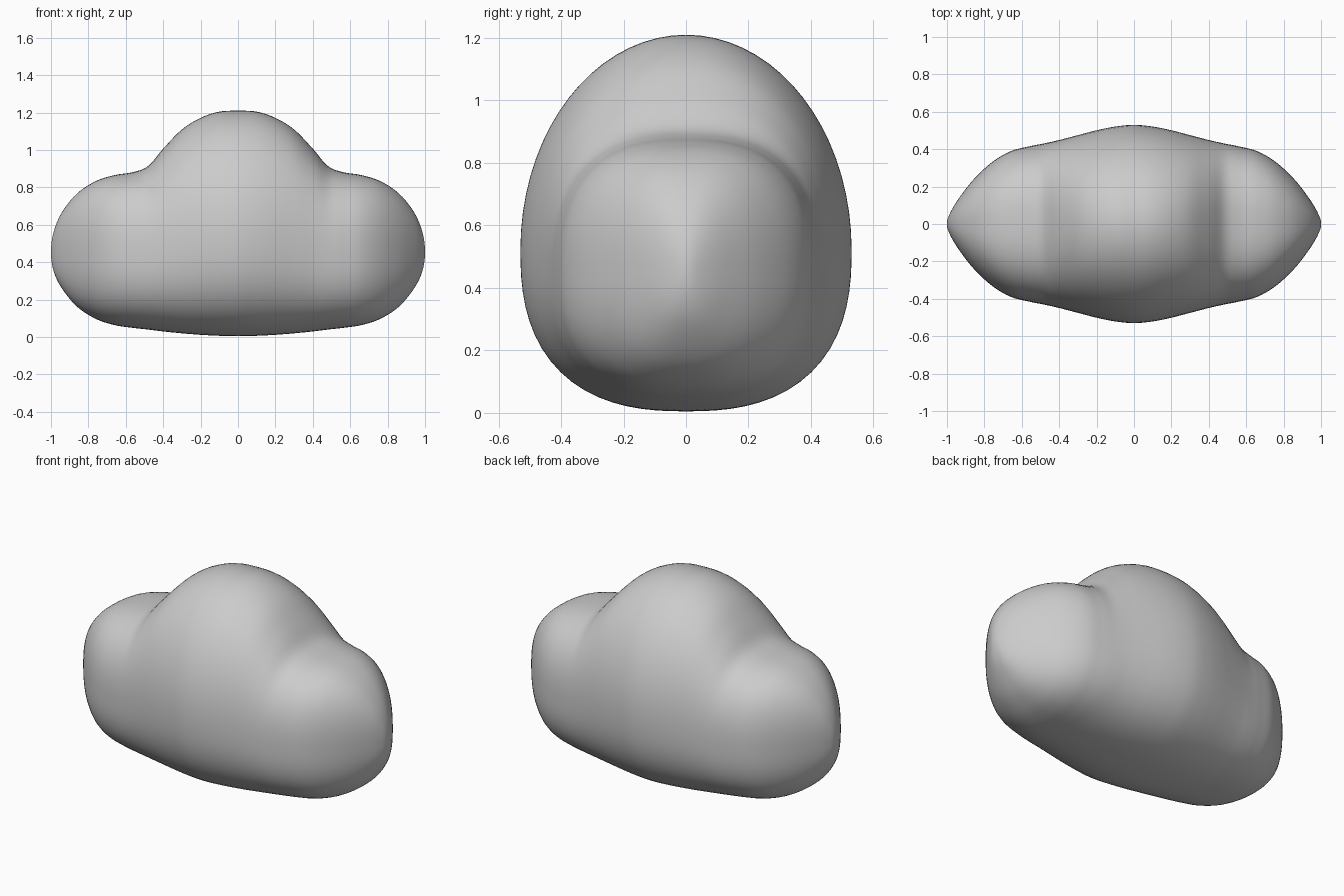
import bpy, bmesh, math

if "Cube" in bpy.data.objects:
    bpy.data.objects.remove(bpy.data.objects["Cube"])

# Cross-section stations from the middle to the right tip:
# x, bottom z, top z, half depth, roundness of upper half, height of widest point
STATIONS = [
    (0.00, 0.005, 1.210, 0.530, 2.0, 0.43),
    (0.10, 0.007, 1.205, 0.521, 2.0, 0.43),
    (0.20, 0.012, 1.172, 0.501, 2.05, 0.43),
    (0.30, 0.020, 1.110, 0.475, 2.15, 0.43),
    (0.40, 0.030, 1.007, 0.449, 2.3, 0.44),
    (0.48, 0.040, 0.915, 0.431, 2.5, 0.45),
    (0.56, 0.049, 0.882, 0.415, 2.6, 0.46),
    (0.66, 0.064, 0.866, 0.389, 2.6, 0.47),
    (0.76, 0.097, 0.834, 0.330, 2.6, 0.47),
    (0.86, 0.162, 0.768, 0.236, 2.5, 0.48),
    (0.94, 0.258, 0.670, 0.132, 2.4, 0.49),
    (0.985, 0.350, 0.565, 0.055, 2.3, 0.49),
    (1.00, 0.452, 0.458, 0.002, 2.2, 0.50),
]
AROUND, STEPS = 72, 5


def catmull(a, b, c, d, t):
    return [0.5 * (2 * q + (r - p) * t + (2 * p - 5 * q + 4 * r - s) * t * t
                   + (3 * q - p - 3 * r + s) * t ** 3)
            for p, q, r, s in zip(a, b, c, d)]


def section(st, side):
    x, z0, z1, w, n_top, f = st
    mid = z0 + (z1 - z0) * f
    pts = []
    for i in range(AROUND):
        a = 2 * math.pi * i / AROUND
        c, s = math.cos(a), math.sin(a)
        n = n_top if s > 0 else 2.5
        r = (abs(c) ** n + abs(s) ** n) ** (-1 / n)
        h = (z1 - mid) if s > 0 else (mid - z0)
        pts.append((side * x, w * c * r, mid + h * s * r))
    return pts


# Smooth the stations, mirroring past the middle and rounding past the tip
first, last = STATIONS[1], STATIONS[-2]
before = (-first[0],) + first[1:]
after = (last[0], last[2], last[1], -last[3], last[4], last[5])
path = [before] + STATIONS + [after]
half = []
for k in range(1, len(path) - 2):
    for j in range(STEPS):
        half.append(catmull(*path[k - 1:k + 3], j / STEPS))
half.append(list(STATIONS[-1]))

# Cloud body lofted from left tip to right tip
bm = bmesh.new()
rings = [section(s, -1) for s in reversed(half[1:])] + [section(s, 1) for s in half]
loops = [[bm.verts.new(p) for p in ring] for ring in rings]
for l0, l1 in zip(loops, loops[1:]):
    for i in range(AROUND):
        j = (i + 1) % AROUND
        bm.faces.new((l0[i], l0[j], l1[j], l1[i]))
bm.faces.new(loops[0])
bm.faces.new(loops[-1])
bmesh.ops.recalc_face_normals(bm, faces=bm.faces)
for face in bm.faces:
    face.smooth = True
mesh = bpy.data.meshes.new("cloud")
bm.to_mesh(mesh)
bm.free()
cloud = bpy.data.objects.new("cloud", mesh)
bpy.context.collection.objects.link(cloud)
